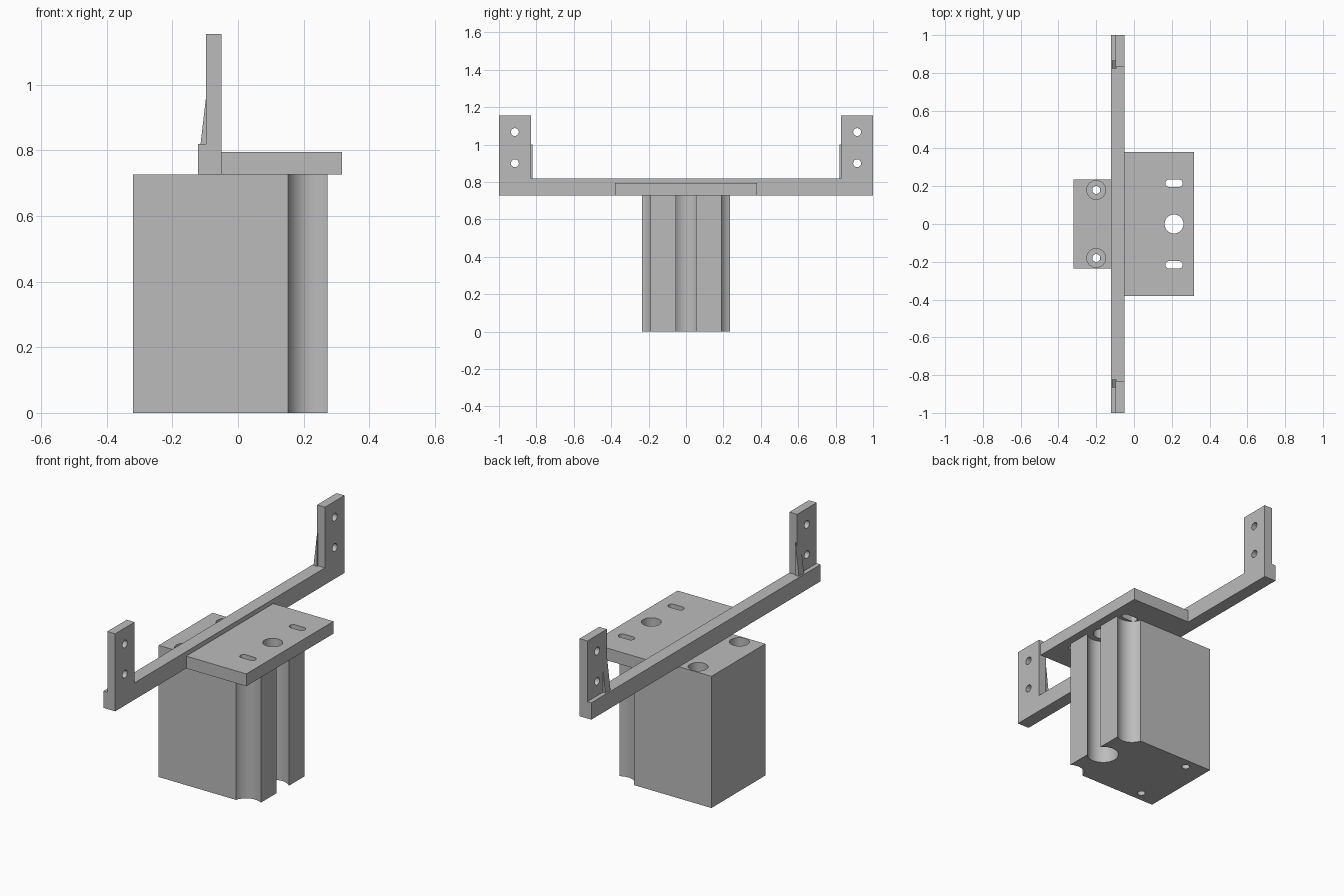
import bpy, bmesh
from math import pi, cos, sin
from mathutils import Vector

old = bpy.data.objects.get("Cube")
if old:
    bpy.data.objects.remove(old, do_unlink=True)

grey = bpy.data.materials.new("plain grey")
grey.use_nodes = True
colour = (0.5, 0.5, 0.5, 1)
grey.diffuse_color = colour
grey.node_tree.nodes["Principled BSDF"].inputs["Base Color"].default_value = colour

# Directions of the two profile coordinates and the extrusion for each axis
FRAMES = {"x": ((0, 1, 0), (0, 0, 1), (1, 0, 0)),
          "y": ((1, 0, 0), (0, 0, 1), (0, 1, 0)),
          "z": ((1, 0, 0), (0, 1, 0), (0, 0, 1))}


def prism(name, profile, axis, lo, hi):
    """Extrude a 2D outline along an axis."""
    u, v, w = (Vector(d) for d in FRAMES[axis])
    bm = bmesh.new()
    base = bm.faces.new([bm.verts.new(u * a + v * b + w * lo) for a, b in profile])
    moved = bmesh.ops.extrude_face_region(bm, geom=[base])["geom"]
    bmesh.ops.translate(bm, vec=w * (hi - lo),
                        verts=[g for g in moved if isinstance(g, bmesh.types.BMVert)])
    bmesh.ops.recalc_face_normals(bm, faces=bm.faces)
    mesh = bpy.data.meshes.new(name)
    bm.to_mesh(mesh)
    bm.free()
    mesh.materials.append(grey)
    obj = bpy.data.objects.new(name, mesh)
    bpy.context.collection.objects.link(obj)
    return obj


def rect(a0, a1, b0, b1):
    return [(a0, b0), (a1, b0), (a1, b1), (a0, b1)]


def slot(a, b, r, half=0, n=48):
    """Circle, or a rounded slot when half is above zero."""
    pts = []
    for i in range(n):
        t = 2 * pi * (i + 0.5) / n
        pts.append((a + r * cos(t) + (half if cos(t) > 0 else -half), b + r * sin(t)))
    return pts


def select_only(obj):
    bpy.ops.object.select_all(action="DESELECT")
    obj.select_set(True)
    bpy.context.view_layer.objects.active = obj


def cut(obj, profile, axis, lo, hi):
    cutter = prism("cutter", profile, axis, lo, hi)
    cutter.hide_render = True
    select_only(obj)
    mod = obj.modifiers.new("cut", "BOOLEAN")
    mod.operation = "DIFFERENCE"
    mod.solver = "EXACT"
    mod.object = cutter
    bpy.ops.object.modifier_apply(modifier=mod.name)
    bpy.data.objects.remove(cutter, do_unlink=True)


def smooth(obj):
    select_only(obj)
    bpy.ops.object.shade_smooth_by_angle(angle=pi / 6)


TOP = 0.727
SIDES = (-1, 1)

# Main block with centre groove, scooped corners and counterbored screw holes
block = prism("main_block", rect(-0.32, 0.273, -0.235, 0.235), "z", 0, TOP)
cut(block, slot(0.212, 0, 0.081), "z", -0.1, 1)
for s in SIDES:
    cut(block, slot(0.229, s * 0.257, 0.08), "z", -0.1, 1)
    cut(block, slot(-0.2, s * 0.18, 0.021), "z", -0.1, 1)
    cut(block, slot(-0.2, s * 0.18, 0.05), "z", TOP - 0.15, 1)
smooth(block)

# Mounting plate with a round hole and two slots
plate = prism("mounting_plate", rect(-0.05, 0.317, -0.38, 0.38), "z", TOP, 0.795)
cut(plate, slot(0.212, 0, 0.05), "z", 0.5, 1)
for s in SIDES:
    cut(plate, slot(0.212, s * 0.216, 0.02, 0.026), "z", 0.5, 1)
smooth(plate)

# Long crossbar with an upright at each end
LEDGE = 0.82
outline = [(-1, TOP), (1, TOP), (1, 1.155), (0.83, 1.155), (0.83, LEDGE),
           (-0.83, LEDGE), (-0.83, 1.155), (-1, 1.155)]
frame = prism("crossbar_frame", outline, "x", -0.122, -0.05)
cut(frame, rect(-0.3, -0.098, LEDGE, 1.5), "y", -1.2, 1.2)
for s in SIDES:
    for z in (0.9, 1.067):
        cut(frame, slot(s * 0.915, z, 0.021), "x", -0.3, 0.2)
smooth(frame)

# Slim gussets behind the uprights
wedge = [(-0.114, LEDGE), (-0.093, LEDGE), (-0.093, 1.0)]
for s, side in zip(SIDES, ("front", "back")):
    lo, hi = sorted((s * 0.822, s * 0.866))
    prism(side + "_gusset", wedge, "y", lo, hi)
